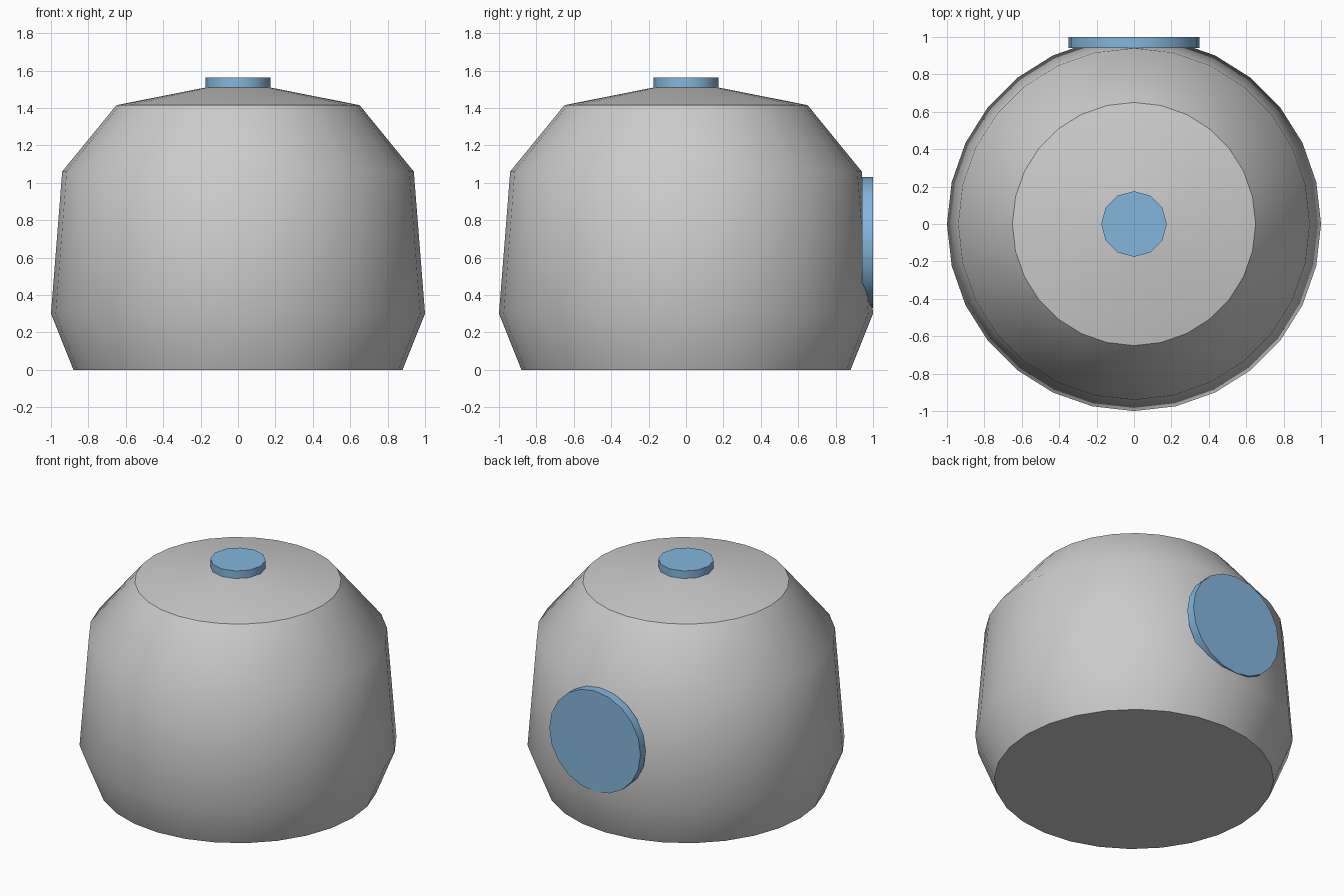
import bpy, bmesh
from math import cos, sin, tau, radians

if "Cube" in bpy.data.objects:
    bpy.data.objects.remove(bpy.data.objects["Cube"])


def finish(obj):
    bpy.ops.object.select_all(action='DESELECT')
    obj.select_set(True)
    bpy.context.view_layer.objects.active = obj
    bpy.ops.object.shade_smooth_by_angle(angle=radians(37))


def lathe(name, profile, sides):
    """Closed solid of revolution from (radius, z) points, bottom to top."""
    bm = bmesh.new()
    rings = [[bm.verts.new((r * cos(tau * i / sides), r * sin(tau * i / sides), z))
              for i in range(sides)] for r, z in profile]
    for low, high in zip(rings, rings[1:]):
        for i in range(sides):
            j = (i + 1) % sides
            bm.faces.new((low[i], low[j], high[j], high[i]))
    bm.faces.new(rings[0][::-1])
    bm.faces.new(rings[-1])
    mesh = bpy.data.meshes.new(name)
    bm.to_mesh(mesh)
    bm.free()
    obj = bpy.data.objects.new(name, mesh)
    bpy.context.collection.objects.link(obj)
    finish(obj)
    return obj


def disc(name, radius, depth, sides, location, rotation=(0, 0, 0)):
    bpy.ops.mesh.primitive_cylinder_add(vertices=sides, radius=radius, depth=depth,
                                        location=location, rotation=rotation)
    obj = bpy.context.object
    obj.name = name
    obj.data.materials.append(blue)
    finish(obj)
    return obj


blue = bpy.data.materials.new("blue")
blue.diffuse_color = (0.23, 0.47, 0.72, 1)
blue.use_nodes = True
blue.node_tree.nodes["Principled BSDF"].inputs["Base Color"].default_value = blue.diffuse_color

# Rounded body with shallow conical top
lathe("body", [(0.88, 0), (1.0, 0.3), (0.94, 1.06), (0.65, 1.415), (0.17, 1.51)], 28)

# Round cap on top
disc("top_cap", 0.175, 0.055, 12, (0, 0, 1.535))

# Round plate on the back
disc("back_plate", 0.35, 0.06, 20, (0, 0.97, 0.68), (radians(90), 0, 0))
